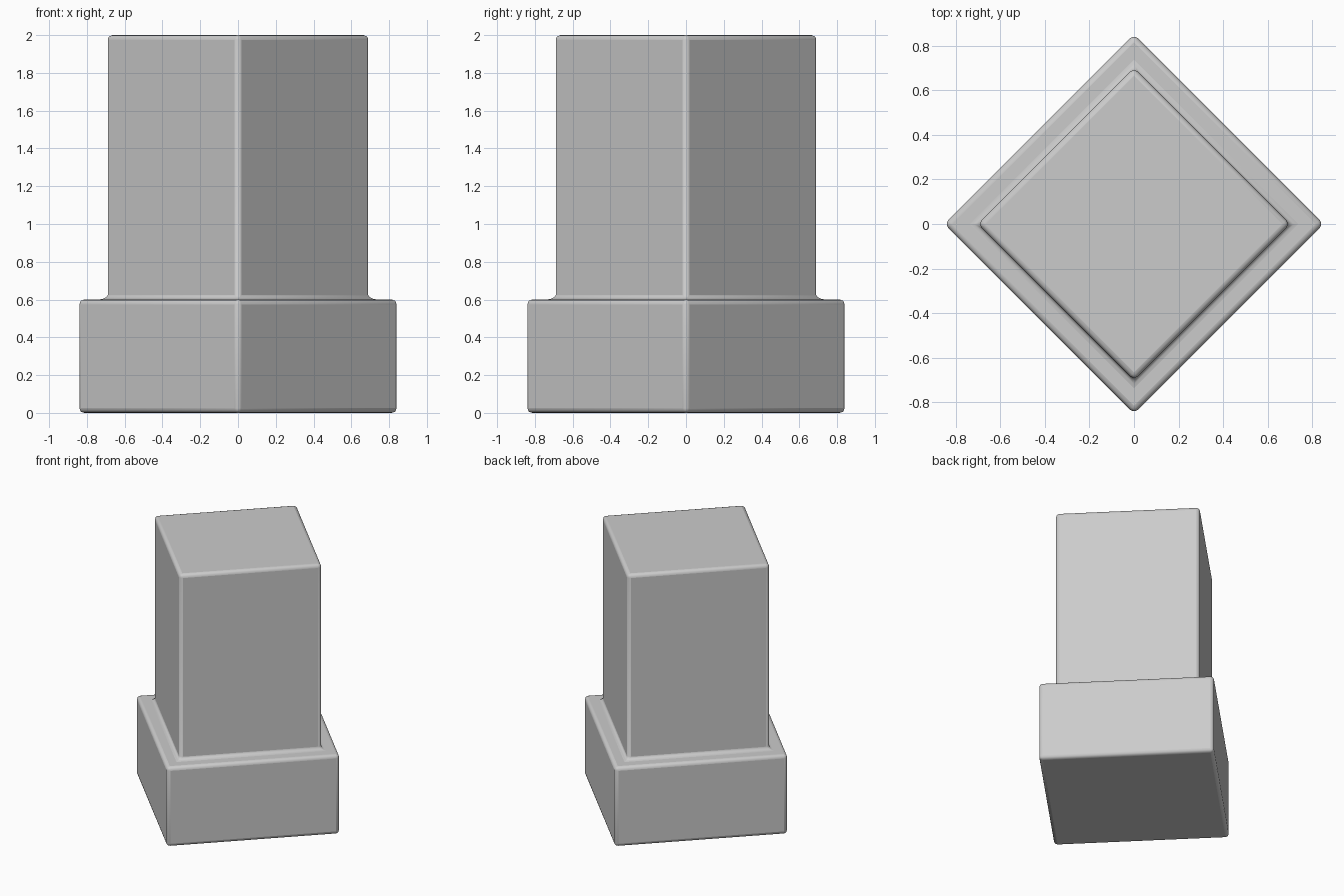
import bpy, bmesh, math

if "Cube" in bpy.data.objects:
    bpy.data.objects.remove(bpy.data.objects["Cube"])

# One stepped solid: square rings turned 45 degrees (corner radius, height)
profile = [(0.85, 0.0), (0.85, 0.6), (0.70, 0.6), (0.70, 2.0)]
bm = bmesh.new()
rings = [[bm.verts.new((r * math.cos(i * math.pi / 2), r * math.sin(i * math.pi / 2), z))
          for i in range(4)] for r, z in profile]
for low, high in zip(rings, rings[1:]):
    for i in range(4):
        j = (i + 1) % 4
        bm.faces.new((low[i], low[j], high[j], high[i]))
bm.faces.new(rings[0][::-1])
bm.faces.new(rings[-1])
bmesh.ops.recalc_face_normals(bm, faces=bm.faces)

mesh = bpy.data.meshes.new("pillar_on_plinth")
bm.to_mesh(mesh)
bm.free()
pillar = bpy.data.objects.new("pillar_on_plinth", mesh)
bpy.context.collection.objects.link(pillar)

# Softened edges, with a small fillet where pillar meets plinth
bevel = pillar.modifiers.new("soft_edges", 'BEVEL')
bevel.width = 0.025
bevel.segments = 3
bevel.limit_method = 'ANGLE'
bevel.angle_limit = math.radians(50)

bpy.context.view_layer.objects.active = pillar
pillar.select_set(True)
bpy.ops.object.shade_smooth_by_angle(angle=math.radians(40))
